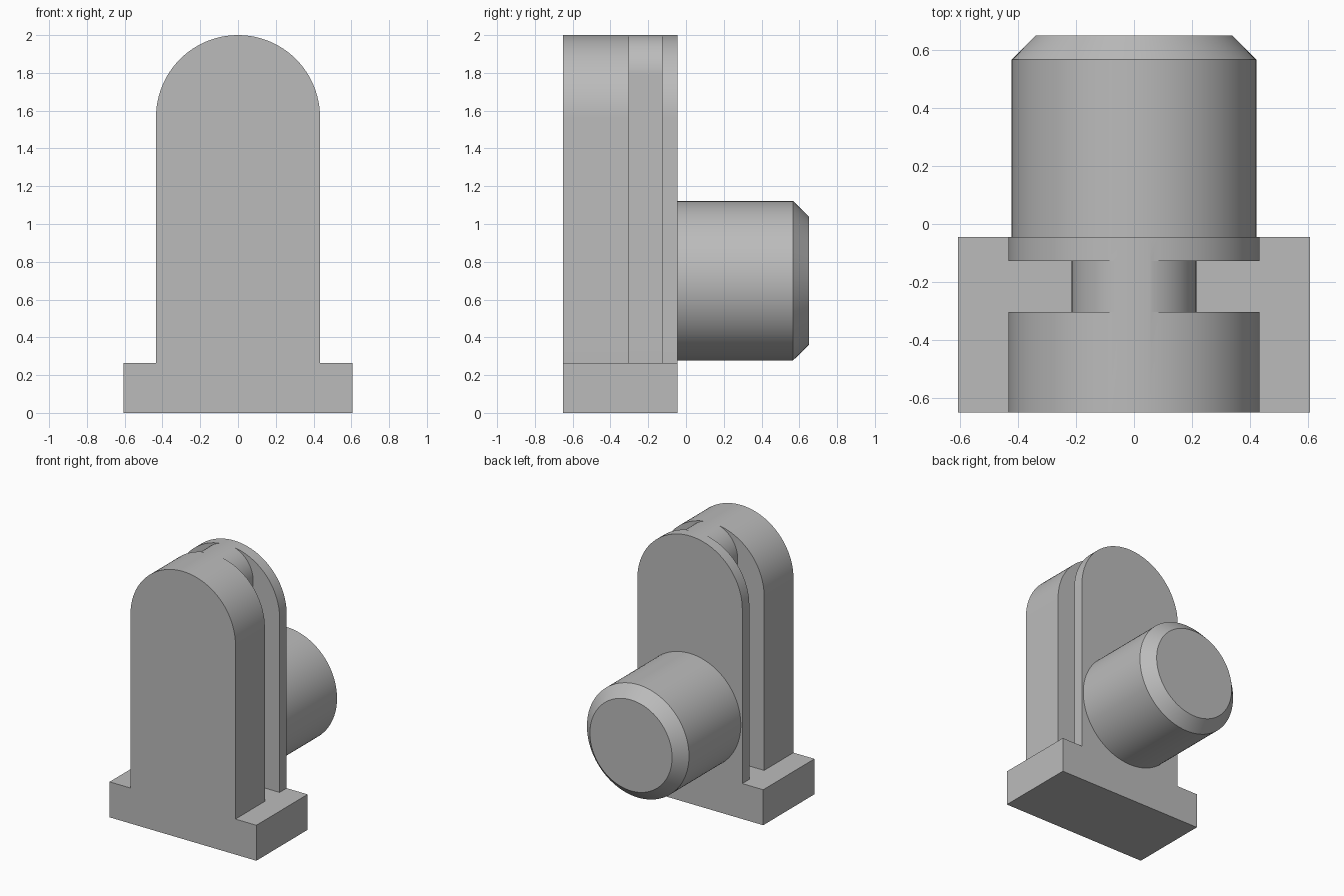
import bpy, bmesh, math
from math import sin, cos, pi

cube = bpy.data.objects.get("Cube")
if cube:
    bpy.data.objects.remove(cube)

grey = bpy.data.materials.new("plain grey")
grey.use_nodes = True
colour = (0.5, 0.5, 0.5, 1)
grey.diffuse_color = colour
grey.node_tree.nodes["Principled BSDF"].inputs["Base Color"].default_value = colour

FRONT, BACK = -0.65, -0.045
SLOT_FRONT, SLOT_BACK = -0.303, -0.128
BASE_TOP = 0.265


def finish(name, bm):
    bmesh.ops.recalc_face_normals(bm, faces=bm.faces)
    mesh = bpy.data.meshes.new(name)
    bm.to_mesh(mesh)
    bm.free()
    mesh.materials.append(grey)
    obj = bpy.data.objects.new(name, mesh)
    bpy.context.collection.objects.link(obj)
    return obj


def activate(obj):
    bpy.ops.object.select_all(action='DESELECT')
    obj.select_set(True)
    bpy.context.view_layer.objects.active = obj


def arch(radius, centre, steps=48):
    """Half circle from +x over the top to -x."""
    return [(radius * cos(pi * i / steps), centre + radius * sin(pi * i / steps))
            for i in range(steps + 1)]


def extrude_profile(name, points, y0, y1):
    bm = bmesh.new()
    face = bm.faces.new([bm.verts.new((x, y0, z)) for x, z in points])
    out = bmesh.ops.extrude_face_region(bm, geom=[face])
    moved = [v for v in out["geom"] if isinstance(v, bmesh.types.BMVert)]
    bmesh.ops.translate(bm, verts=moved, vec=(0, y1 - y0, 0))
    return finish(name, bm)


# Foot and round-topped upright as one solid
right_foot = [(0.434, BASE_TOP), (0.607, BASE_TOP), (0.607, 0)]
left_foot = [(-x, z) for x, z in right_foot]
bracket = extrude_profile(
    "slotted_bracket", right_foot[::-1] + arch(0.434, 1.566) + left_foot, FRONT, BACK)

# Slot round the upright, leaving a narrow round-topped neck
outer = [(-0.8, BASE_TOP), (-0.8, 2.2), (0.8, 2.2), (0.8, BASE_TOP), (0.215, BASE_TOP)]
cutter = extrude_profile(
    "slot_cutter", outer + arch(0.215, 1.789) + [(-0.215, BASE_TOP)],
    SLOT_FRONT, SLOT_BACK)
cutter.hide_render = True
slot = bracket.modifiers.new("slot", 'BOOLEAN')
slot.operation = 'DIFFERENCE'
slot.solver = 'EXACT'
slot.object = cutter
activate(bracket)
bpy.ops.object.modifier_apply(modifier=slot.name)
bpy.data.objects.remove(cutter)

# Chamfered round peg on the back
bm = bmesh.new()
profile = [(0, BACK), (0.422, BACK), (0.422, 0.567), (0.34, 0.65), (0, 0.65)]
verts = [bm.verts.new((r, y, 0.7)) for r, y in profile]
edges = [bm.edges.new(pair) for pair in zip(verts, verts[1:])]
bmesh.ops.spin(bm, geom=verts + edges, cent=(0, 0, 0.7), axis=(0, 1, 0),
               angle=2 * pi, steps=96, use_duplicate=False)
bmesh.ops.remove_doubles(bm, verts=bm.verts, dist=0.0005)
peg = finish("round_peg", bm)

for obj in (bracket, peg):
    activate(obj)
    bpy.ops.object.shade_smooth_by_angle(angle=math.radians(30))
